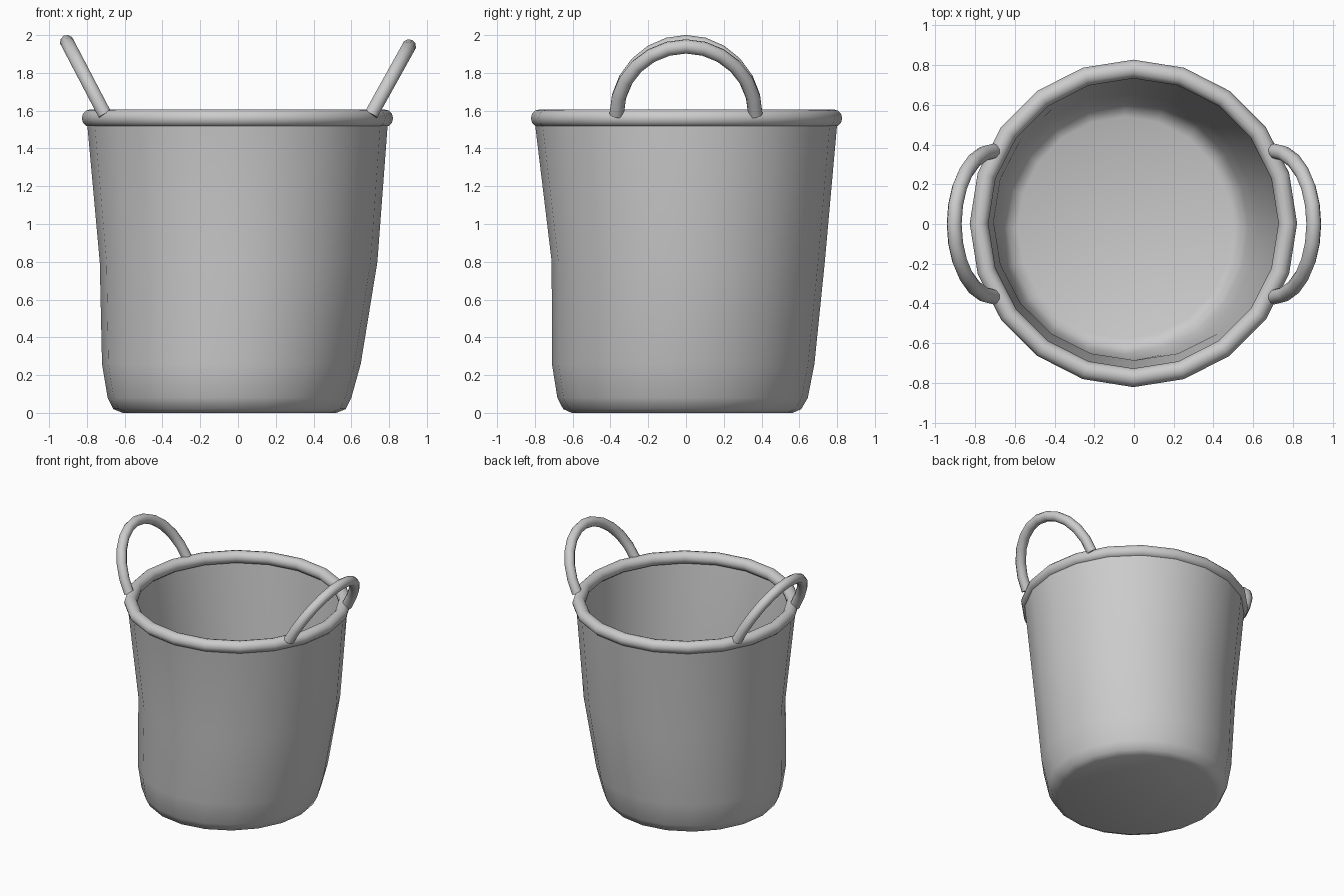
import bpy, bmesh, math
from mathutils import Vector

if "Cube" in bpy.data.objects:
    bpy.data.objects.remove(bpy.data.objects["Cube"])

SIDES = 20


def loft(name, rings, closed=False):
    """Skin a list of equally sized rings; cap both ends unless closed."""
    bm = bmesh.new()
    vr = [[bm.verts.new(p) for p in ring] for ring in rings]
    n = len(vr[0])
    pairs = list(zip(vr, vr[1:])) + ([(vr[-1], vr[0])] if closed else [])
    for a, b in pairs:
        for i in range(n):
            j = (i + 1) % n
            bm.faces.new((a[i], a[j], b[j], b[i]))
    if not closed:
        bm.faces.new(vr[0])
        bm.faces.new(vr[-1])
    bmesh.ops.recalc_face_normals(bm, faces=bm.faces)
    me = bpy.data.meshes.new(name)
    bm.to_mesh(me)
    bm.free()
    ob = bpy.data.objects.new(name, me)
    bpy.context.collection.objects.link(ob)
    bpy.ops.object.select_all(action='DESELECT')
    ob.select_set(True)
    bpy.context.view_layer.objects.active = ob
    bpy.ops.object.shade_smooth_by_angle(angle=math.radians(50))
    return ob


def ellipse(cx, cy, rx, ry, z):
    return [(cx + rx * math.cos(math.tau * i / SIDES),
             cy + ry * math.sin(math.tau * i / SIDES), z) for i in range(SIDES)]


def tube(name, pts, normal, radius, closed=False, sides=10):
    """Round tube along a planar path."""
    pts = [Vector(p) for p in pts]
    n = len(pts)
    w = Vector(normal).normalized()
    rings = []
    for i, p in enumerate(pts):
        a = pts[(i - 1) % n] if closed else pts[max(i - 1, 0)]
        b = pts[(i + 1) % n] if closed else pts[min(i + 1, n - 1)]
        s = (b - a).normalized().cross(w)
        rings.append([p + radius * (s * math.cos(t) + w * math.sin(t))
                      for t in (math.tau * k / sides for k in range(sides))])
    return loft(name, rings, closed)


# Bucket body: slightly uneven outer wall (cx, cy, rx, ry, z), then the inner wall
wall = [
    (-0.045, -0.02, 0.565, 0.585, 0.0),
    (-0.045, -0.02, 0.615, 0.63, 0.02),
    (-0.045, -0.018, 0.645, 0.663, 0.08),
    (-0.035, -0.015, 0.685, 0.695, 0.26),
    (0.003, 0.012, 0.735, 0.723, 0.80),
    (-0.003, 0.0, 0.798, 0.803, 1.56),
]
T = 0.025
outer = [ellipse(*r) for r in wall]
inner = [ellipse(cx, cy, rx - T, ry - T, max(z, T) if z < 0.01 else z + T * (z < 0.1))
         for cx, cy, rx, ry, z in reversed(wall)]
loft("bucket_body", outer + inner)

# Rolled rim
tube("rim", ellipse(-0.003, 0.003, 0.777, 0.777, 1.56), (0, 0, 1), 0.047, closed=True, sides=12)

# Two arched handles leaning outwards
for name, side, rise in (("left_handle", -1, 0.383), ("right_handle", 1, 0.36)):
    lean = 0.2
    path = []
    for k in range(13):
        a = math.pi * k / 12
        path.append((side * (0.705 + lean * math.sin(a)),
                     0.367 * math.cos(a), 1.58 + rise * math.sin(a)))
    tube(name, path, (rise, 0, -side * lean), 0.038)
